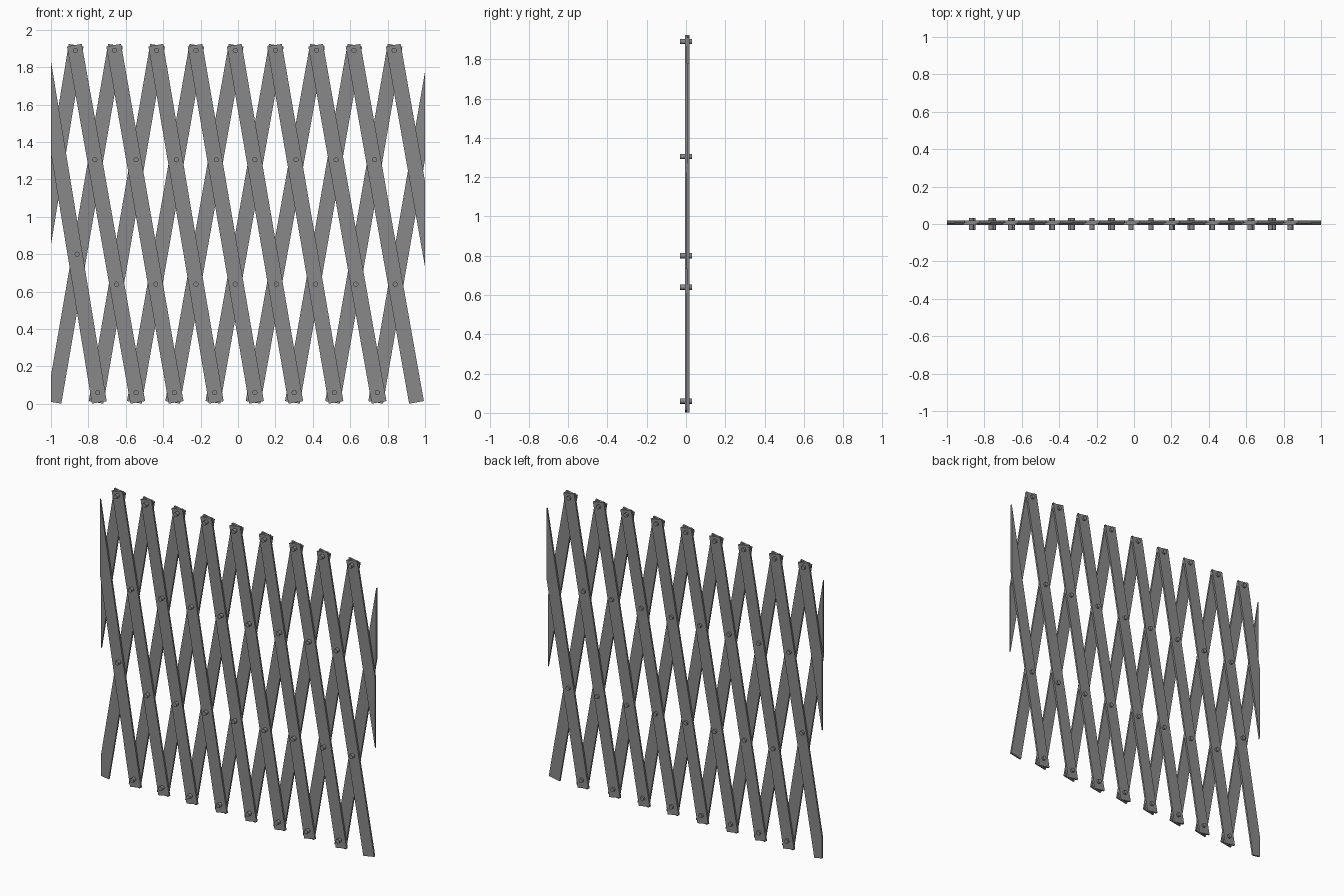
import bpy, bmesh, math
from mathutils import Matrix, Vector

if "Cube" in bpy.data.objects:
    bpy.data.objects.remove(bpy.data.objects["Cube"])

metal = bpy.data.materials.new("grey metal")
metal.use_nodes = True
GREY = (0.25, 0.25, 0.25, 1)
metal.diffuse_color = GREY
metal.node_tree.nodes["Principled BSDF"].inputs["Base Color"].default_value = GREY

WIDTH, THICK = 0.08, 0.012
TOP_Z, BOTTOM_Z = 1.89, 0.06
TOP_END, BOTTOM_END = 0.028, 0.053
PIN_RADIUS, PIN_LENGTH = 0.0135, 0.062


def finish(bm, name):
    mesh = bpy.data.meshes.new(name)
    bm.to_mesh(mesh)
    bm.free()
    mesh.materials.append(metal)
    obj = bpy.data.objects.new(name, mesh)
    bpy.context.collection.objects.link(obj)
    return obj


def slat(name, top_x, bottom_x, y):
    """Flat bar through a top and a bottom pin, trimmed at the side limits."""
    top, bottom = Vector((top_x, y, TOP_Z)), Vector((bottom_x, y, BOTTOM_Z))
    along = (top - bottom).normalized()
    top, bottom = top + along * TOP_END, bottom - along * BOTTOM_END
    angle = math.atan2(along.x, along.z)
    bm = bmesh.new()
    bmesh.ops.create_cube(bm, size=1, matrix=Matrix.Translation((top + bottom) / 2)
                          @ Matrix.Rotation(angle, 4, "Y")
                          @ Matrix.Diagonal((WIDTH, THICK, (top - bottom).length, 1)))
    for side in (-1, 1):
        bmesh.ops.bisect_plane(bm, geom=bm.verts[:] + bm.edges[:] + bm.faces[:],
                               plane_co=(side, 0, 0), plane_no=(side, 0, 0),
                               clear_outer=True)
        rim = [e for e in bm.edges if e.is_boundary]
        if rim:
            bmesh.ops.holes_fill(bm, edges=rim)
    bmesh.ops.recalc_face_normals(bm, faces=bm.faces)
    finish(bm, name)


def pin(name, x, z):
    bm = bmesh.new()
    bmesh.ops.create_cone(bm, cap_ends=True, segments=20, radius1=PIN_RADIUS,
                          radius2=PIN_RADIUS, depth=PIN_LENGTH,
                          matrix=Matrix.Translation((x, 0, z))
                          @ Matrix.Rotation(math.pi / 2, 4, "X"))
    for f in bm.faces:
        f.smooth = len(f.verts) == 4
    for e in bm.edges:
        e.smooth = all(f.smooth for f in e.link_faces)
    finish(bm, name)


# Pin positions along each row
tops = [-0.87, -0.66, -0.435, -0.225, -0.015, 0.20, 0.42, 0.62, 0.835]
bottoms = [-0.75, -0.545, -0.34, -0.125, 0.09, 0.30, 0.515, 0.745]
upper = [-0.765, -0.545, -0.33, -0.115, 0.09, 0.31, 0.525, 0.73]
lower = [-0.65, -0.44, -0.225, -0.015, 0.205, 0.415, 0.63, 0.84]

# Front slats lean one way, back slats the other
for i, (t, b) in enumerate(zip([-1.05] + tops, bottoms + [0.945, 1.16])):
    slat(f"front_slat_{i + 1}", t, b, 0)
for i, (t, b) in enumerate(zip(tops + [1.06], [-1.17, -0.975] + bottoms)):
    slat(f"back_slat_{i + 1}", t, b, THICK)

# Rivets at the crossings
rows = {"top": (tops, TOP_Z), "upper": (upper, 1.305), "side": ([-0.86], 0.80),
        "lower": (lower, 0.64), "bottom": (bottoms, BOTTOM_Z)}
for row, (xs, z) in rows.items():
    for i, x in enumerate(xs):
        pin(f"{row}_pin_{i + 1}", x, z)
